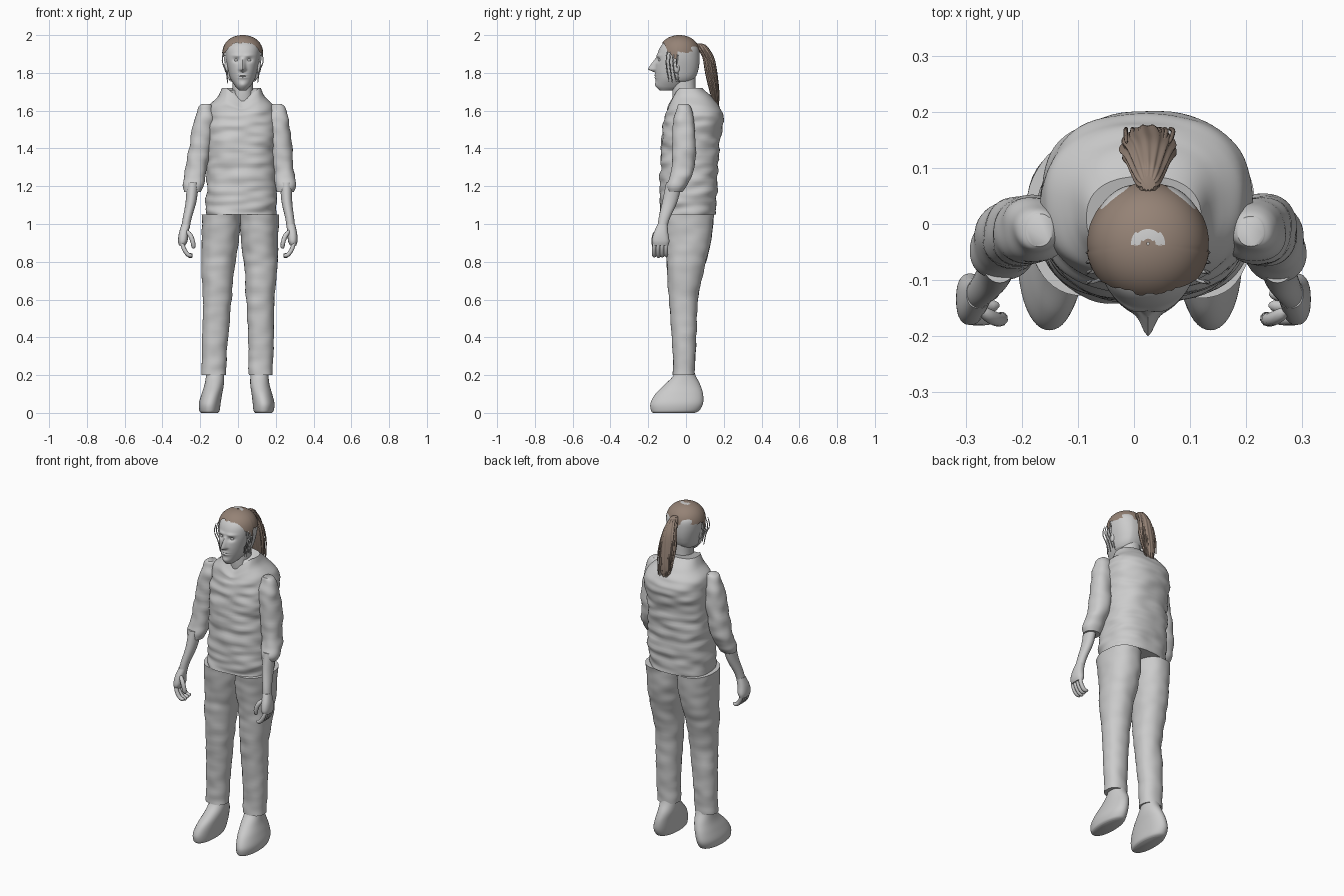
import bpy, bmesh, math, random
from mathutils import Vector, noise

random.seed(4)
if "Cube" in bpy.data.objects:
    bpy.data.objects.remove(bpy.data.objects["Cube"], do_unlink=True)


def material(name, rgb):
    m = bpy.data.materials.new(name)
    m.use_nodes = True
    m.diffuse_color = (*rgb, 1)
    m.node_tree.nodes["Principled BSDF"].inputs["Base Color"].default_value = (*rgb, 1)
    return m


GREY = material("light grey", (0.6, 0.6, 0.6))
BROWN = material("hair brown", (0.3, 0.225, 0.18))
MID = 0.025  # centre line of the head


def grid(name, fn, nu, nv, mats=(GREY,), cap=True, rule=None):
    """Closed-around surface from fn(angle, t), optionally capped."""
    bm = bmesh.new()
    rows = [[bm.verts.new(fn(math.tau * i / nu, j / nv)) for i in range(nu)]
            for j in range(nv + 1)]
    for a, b in zip(rows, rows[1:]):
        for i in range(nu):
            k = (i + 1) % nu
            bm.faces.new((a[i], a[k], b[k], b[i]))
    if cap:
        bm.faces.new(rows[0])
        bm.faces.new(rows[-1])
    bmesh.ops.recalc_face_normals(bm, faces=bm.faces)
    for f in bm.faces:
        f.smooth = True
        if rule:
            f.material_index = rule(f.calc_center_median())
    me = bpy.data.meshes.new(name)
    bm.to_mesh(me)
    bm.free()
    me.set_sharp_from_angle(angle=math.radians(50))
    for m in mats:
        me.materials.append(m)
    ob = bpy.data.objects.new(name, me)
    bpy.context.collection.objects.link(ob)
    return ob


def spline(rows, t):
    """Smooth interpolation through rows of numbers."""
    s = t * (len(rows) - 1)
    k = min(int(s), len(rows) - 2)
    f = s - k
    p = [rows[min(max(k + d, 0), len(rows) - 1)] for d in (-1, 0, 1, 2)]
    return [b + f / 2 * (c - a + f * (2 * a - 5 * b + 4 * c - d + f * (3 * (b - c) + d - a)))
            for a, b, c, d in zip(*p)]


def loft(name, rows, nu=40, nv=40, n=2.2, mod=None, **kw):
    """Rows are z, x min, x max, y min, y max."""
    def fn(ang, t):
        z, x0, x1, y0, y1 = spline(rows, t)
        c, s = math.cos(ang), math.sin(ang)
        p = Vector(((x0 + x1) / 2 + (x1 - x0) / 2 * math.copysign(abs(c) ** (2 / n), c),
                    (y0 + y1) / 2 + (y1 - y0) / 2 * math.copysign(abs(s) ** (2 / n), s), z))
        return mod(p, ang) if mod else p
    return grid(name, fn, nu, nv, **kw)


def tube(name, pts, radius, mat=GREY, nv=10):
    def fn(ang, t):
        a, b = Vector(spline(pts, max(t - .02, 0))), Vector(spline(pts, min(t + .02, 1)))
        r = radius * (1 - .6 * abs(2 * t - 1) ** 5)
        off = Vector((math.cos(ang) * r, math.sin(ang) * r, 0))
        return Vector(spline(pts, t)) + (b - a).to_track_quat('Z', 'Y') @ off
    return grid(name, fn, 10, nv, (mat,))


def ball(name, c, r):
    def fn(ang, t):
        a = math.pi * (.02 + .96 * t)
        return (c[0] + r[0] * math.sin(a) * math.cos(ang),
                c[1] + r[1] * math.sin(a) * math.sin(ang), c[2] - r[2] * math.cos(a))
    return grid(name, fn, 16, 12)


def wrinkle(p, amount):
    w = noise.noise(Vector((p.x * 9, p.y * 9, p.z * 26))) * amount
    return p + Vector((p.x - MID, p.y - .02, 0)).normalized() * w


def bump(v, centre, width):
    return math.exp(-((v - centre) / width) ** 2)


# Shirt with a dipped neckline
def shirt_mod(p, ang):
    p = wrinkle(p, .012 * min(1, (1.74 - p.z) * 5))
    if p.y < -.02 and p.z > 1.58:
        p.z -= .5 * (p.z - 1.58) * max(0, 1 - abs(p.x - MID) / .085)
    return p


loft("shirt", [(1.05, -.17, .2, -.14, .155), (1.15, -.168, .205, -.14, .165),
               (1.3, -.165, .2, -.135, .17), (1.45, -.165, .205, -.13, .178),
               (1.56, -.165, .21, -.115, .198), (1.62, -.155, .192, -.1, .178),
               (1.67, -.11, .145, -.085, .14), (1.72, -.085, .12, -.065, .085)],
     72, 80, 2.4, shirt_mod)


# Head with modelled face and fuller hair mass behind the ears
def face_mod(p, ang):
    x, z = abs(p.x - MID), p.z
    if p.y < -.07:
        ramp = min(max((1.885 - z) / .06, 0), 1) * min(max((z - 1.802) / .015, 0), 1)
        p.y -= .036 * ramp * bump(x, 0, .008 + .006 * ramp)
        p.y += .013 * bump(x, .033, .017) * bump(z, 1.868, .011)
        p.y -= .006 * bump(x, .03, .025) * bump(z, 1.892, .008)
        p.y -= .008 * bump(x, 0, .024) * bump(z, 1.78, .012)
        p.y += .008 * bump(x, 0, .022) * bump(z, 1.781, .003)
        p.y -= .006 * bump(x, 0, .02) * bump(z, 1.738, .014)
    elif p.y > -.05 and z > 1.755:
        p.x += math.copysign(.011, p.x - MID) * min(1, x / .03)
    return p


loft("head", [(1.708, .005, .045, -.14, -.06), (1.728, -.014, .064, -.156, -.005),
              (1.77, -.04, .09, -.16, .045), (1.82, -.053, .103, -.164, .066),
              (1.88, -.064, .114, -.156, .072), (1.93, -.064, .114, -.14, .066),
              (1.96, -.045, .095, -.115, .04), (1.98, -.01, .06, -.075, .0)],
     96, 90, 2.2, face_mod)
loft("neck", [(1.58, -.045, .095, -.06, .07), (1.66, -.035, .085, -.07, .06),
              (1.71, -.03, .08, -.072, .052), (1.78, -.03, .08, -.07, .05)], 32, 12)
for s, side in ((1, "left"), (-1, "right")):
    ball(side + "_eye", (MID + s * .033, -.136, 1.867), (.012, .01, .008))
    ball(side + "_ear", (MID + s * .085, -.05, 1.83), (.012, .018, .032))
    for k in range(4):
        y, low = -.1 + .018 * k, random.uniform(1.74, 1.8)
        tube(f"{side}_loose_strand_{k}", [(MID + s * .1, y, 1.91), (MID + s * .108, y - .005, 1.86),
             (MID + s * .088, y, 1.81), (MID + s * .08, y + .01, low)], .003)


# Hair cap with uneven hairline and a pale patch at the crown
def cap_point(ang, t):
    front = -math.sin(ang)
    if front > .3:
        low = 1.88 + .08 * min(1, (front - .3) / .6)
    else:
        low = 1.87 if front > .08 else 1.91
    low += random.uniform(-.006, .006) * (t == 0)
    z = low + (2 - low) * math.sin(t * math.pi / 2)
    r = math.sqrt(max(1 - ((z - 1.87) / .13) ** 3, .0004))
    return (MID + .11 * r * math.cos(ang), -.035 + .11 * r * math.sin(ang), z)


def crown_patch(c):
    d = math.hypot(c.x - MID, c.y + .04)
    return int(c.z > 1.95 and .014 < d < .032 and c.y > -.038)


grid("hair_cap", cap_point, 80, 40, (BROWN, GREY), False, crown_patch)


# Ponytail with strand ridges and ragged tips
def strands(p, ang):
    w = .07 * math.cos(13 * ang + 12 * p.z)
    return Vector((p.x + w * (p.x - MID), p.y + w * .02 * math.sin(ang), p.z))


loft("ponytail", [(1.955, .012, .038, .06, .085), (1.94, .002, .048, .055, .112),
                  (1.88, -.014, .064, .088, .148), (1.8, -.024, .074, .102, .165),
                  (1.7, -.014, .064, .126, .176), (1.64, 0, .05, .145, .174),
                  (1.6, .016, .032, .158, .167)], 78, 40, 2, strands, mats=(BROWN,))
ball("hair_knot", (MID, .075, 1.93), (.022, .025, .02)).data.materials[0] = BROWN
for k in range(8):
    x = MID + .011 * (k - 3.5)
    tube(f"ponytail_strand_{k}", [(x, .145, 1.85), (x * 1.1, .165, 1.75),
         (x, .17, random.uniform(1.61, 1.68))], .004, BROWN)

# Limbs, built once for each side
for s, side in ((1, "left"), (-1, "right")):
    def place(base, slope, amount=0):
        def mod(p, ang):
            if amount:
                p = p + Vector((math.cos(ang), math.sin(ang), 0)) * amount * noise.noise(
                    Vector((p.x * 12 * s, p.y * 12, p.z * 20)))
            return Vector((s * p.x + slope * (p.z - base), p.y, p.z))
        return mod

    loft(side + "_trouser_leg", [
        (1.05, 0, .205, -.13, .15), (.95, .002, .203, -.118, .138), (.85, .014, .203, -.105, .12),
        (.75, .028, .2, -.1, .093), (.6, .038, .188, -.09, .062), (.45, .05, .19, -.078, .056),
        (.3, .058, .188, -.07, .05), (.2, .06, .188, -.07, .046)], 48, 60, 2.2, place(.4, .02, .005))
    loft(side + "_foot", [
        (.24, .075, .165, -.06, .04), (.2, .07, .165, -.065, .05), (.15, .07, .172, -.112, .075),
        (.1, .078, .187, -.162, .09), (.05, .085, .2, -.188, .09), (.012, .09, .197, -.185, .07),
        (0, .1, .187, -.175, .045)], 48, 36, 2.1, place(.4, .02))
    arm = place(.95, .03, .008)
    loft(side + "_sleeve", [
        (1.635, .165, .21, -.04, .015), (1.615, .152, .23, -.05, .026), (1.54, .14, .252, -.067, .046),
        (1.4, .158, .274, -.073, .05), (1.28, .175, .288, -.08, .036), (1.21, .19, .298, -.1, .008),
        (1.17, .2, .29, -.1, -.02)], 40, 50, 2.2, arm)
    skin = place(.95, .03)
    loft(side + "_forearm", [
        (1.22, .215, .28, -.105, -.02), (1.12, .225, .282, -.125, -.045), (1.03, .248, .295, -.145, -.085),
        (.98, .256, .302, -.152, -.1)], 28, 20, 2, skin)
    loft(side + "_palm", [
        (1.0, .255, .3, -.15, -.098), (.95, .262, .313, -.172, -.094), (.91, .266, .316, -.18, -.088),
        (.885, .278, .31, -.172, -.094)], 28, 16, 2.4, skin)
    for k in range(4):
        y = -.165 + .021 * k
        tube(f"{side}_finger_{k}", [(s * .298, y, .91), (s * .287, y - .004, .87),
             (s * .265, y - .004, .838), (s * .242, y, .825 + .007 * abs(k - 1))], .0115)
    tube(side + "_thumb", [(s * .272, -.155, .965), (s * .25, -.168, .935),
         (s * .238, -.17, .9), (s * .236, -.165, .87)], .0125)
